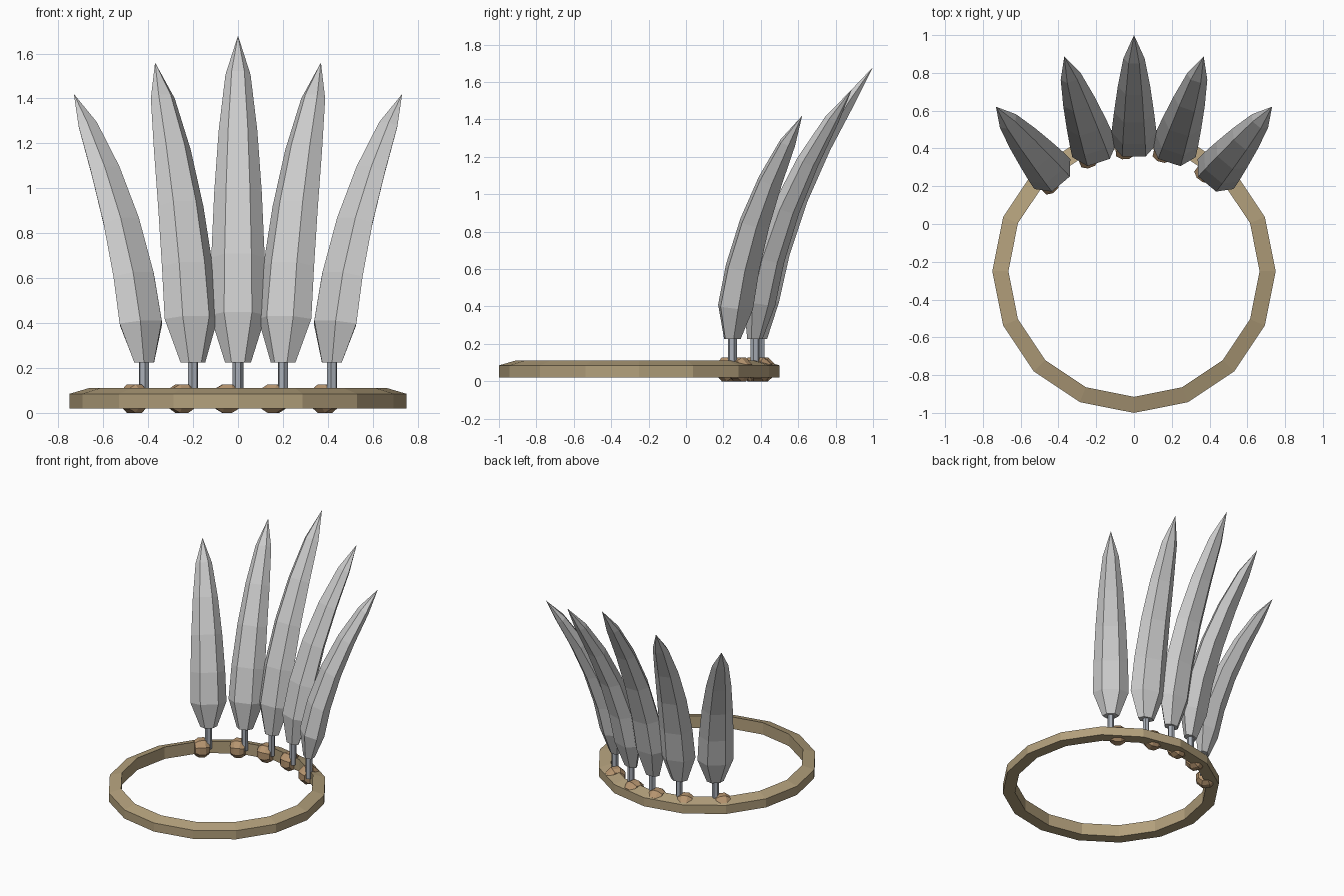
import bpy, bmesh
from math import sin, cos, pi, radians, atan2
from mathutils import Matrix, Vector

if "Cube" in bpy.data.objects:
    bpy.data.objects.remove(bpy.data.objects["Cube"])

CENTRE = Vector((0, -0.25, 0))      # centre of the head band


def material(name, rgb):
    m = bpy.data.materials.new(name)
    m.diffuse_color = (*rgb, 1)
    m.use_nodes = True
    m.node_tree.nodes["Principled BSDF"].inputs["Base Color"].default_value = m.diffuse_color
    return m


BAND = material("tan_band", (0.45, 0.35, 0.20))
WRAP = material("brown_wrap", (0.47, 0.30, 0.16))
QUILL = material("slate_quill", (0.40, 0.43, 0.48))


def loft(name, rings, mat=None, closed=False, matrix=Matrix()):
    """Skin a list of point rings; single-point rings become tips."""
    bm = bmesh.new()
    vs = [[bm.verts.new(p) for p in r] for r in rings]
    pairs = list(zip(vs, vs[1:])) + ([(vs[-1], vs[0])] if closed else [])
    for a, b in pairs:
        n = len(a)
        for i in range(n):
            j = (i + 1) % n
            if len(b) == 1:
                bm.faces.new((a[i], a[j], b[0]))
            else:
                bm.faces.new((a[i], a[j], b[j], b[i]))
    if not closed:
        for end in (vs[0], vs[-1]):
            if len(end) > 2:
                bm.faces.new(end)
    bmesh.ops.recalc_face_normals(bm, faces=bm.faces)
    me = bpy.data.meshes.new(name)
    bm.to_mesh(me)
    bm.free()
    ob = bpy.data.objects.new(name, me)
    ob.matrix_world = matrix
    bpy.context.collection.objects.link(ob)
    if mat:
        me.materials.append(mat)
    return ob


def around(deg):
    """Place a part built on +y at an angle around the band."""
    return Matrix.Translation(CENTRE) @ Matrix.Rotation(radians(deg), 4, 'Z')


# Head band: 16-sided ring with a sloping top
section = [(0.75, 0.02), (0.75, 0.085), (0.665, 0.11), (0.665, 0.02)]
loft("head_band",
     [[(r * cos(k * pi / 8), r * sin(k * pi / 8), z) for r, z in section] for k in range(16)],
     BAND, closed=True, matrix=Matrix.Translation(CENTRE))

# Blade stations: fraction of length, half width
STATIONS = [(0, 0.058), (0.145, 0.124), (0.32, 0.119), (0.52, 0.106),
            (0.71, 0.086), (0.88, 0.056)]
STEM_R, BASE_Z = 0.65, 0.225


def blade(name, deg, length, lean):
    rings = []
    for t, w in STATIONS:
        y = STEM_R + lean * (0.2 * t + 0.8 * t * t)
        z = BASE_Z + length * t
        tilt = atan2(lean * (0.2 + 1.6 * t), length) if t else 0
        ring = []
        for k in range(6):
            d = 0.66 * w * sin(k * pi / 3)
            ring.append((w * cos(k * pi / 3), y + d * cos(tilt), z - d * sin(tilt)))
        rings.append(ring)
    rings.append([(0, STEM_R + lean, BASE_Z + length)])
    loft(name, rings, matrix=around(deg))


# Feathers, each with a quill and a wrap set slightly to one side
for i, (deg, length, lean) in enumerate([(40, 1.195, 0.487), (18, 1.335, 0.545), (0, 1.455, 0.60),
                                         (-18, 1.335, 0.545), (-40, 1.195, 0.487)], 1):
    blade(f"feather_{i}", deg, length, lean)
    loft(f"quill_{i}",
         [[(0.024 * cos(k * pi / 3), STEM_R + 0.024 * sin(k * pi / 3), z) for k in range(6)]
          for z in (0.06, 0.25)], QUILL, matrix=around(deg))
    loft(f"wrap_{i}",
         [[(x, 0.662 + 0.072 * s * cos((k + 0.5) * pi / 4),
            0.0635 + 0.0685 * s * sin((k + 0.5) * pi / 4)) for k in range(8)]
          for x, s in ((-0.05, 0.72), (-0.02, 1), (0.02, 1), (0.05, 0.72))],
         WRAP, matrix=around(deg + 4.2))
